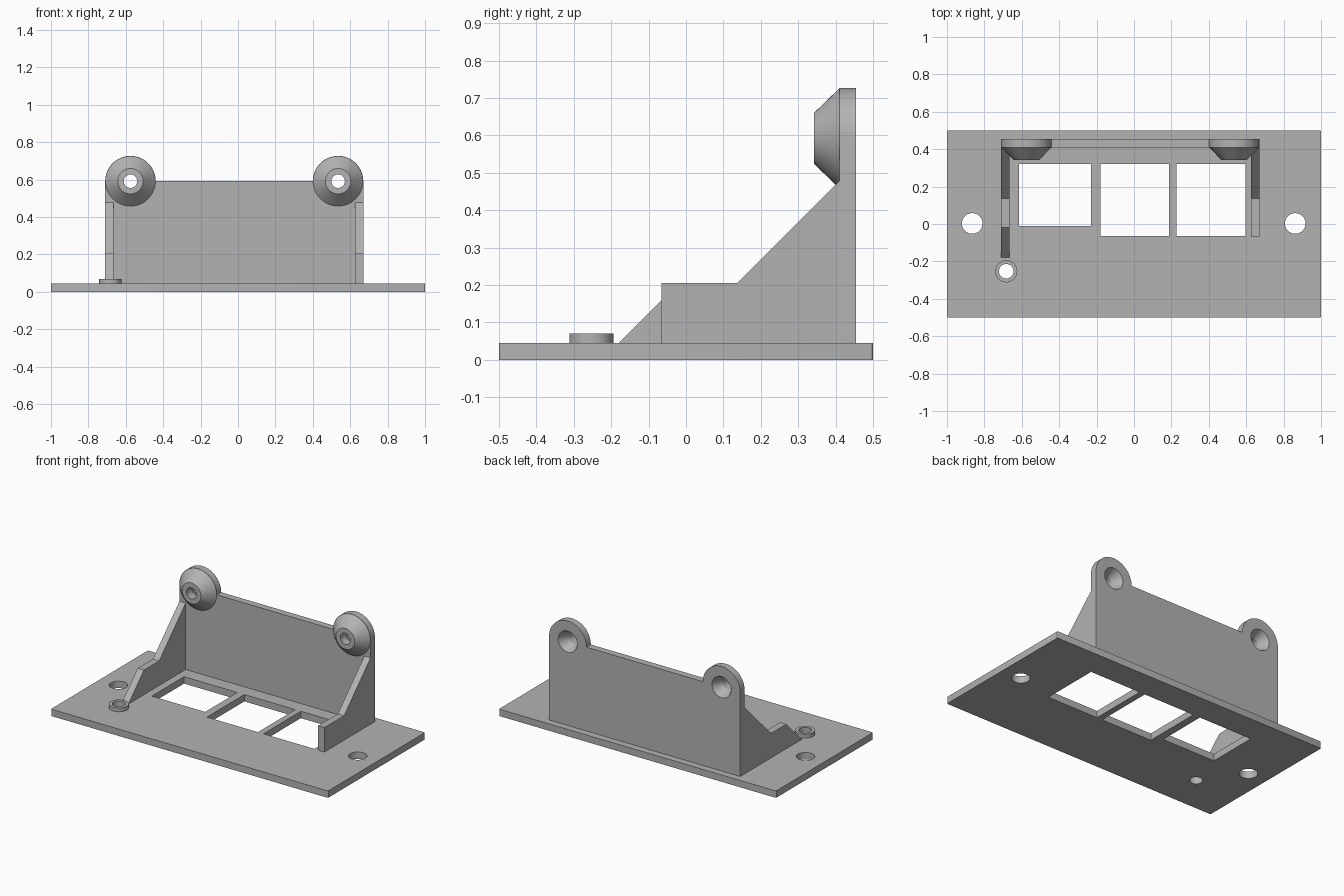
import bpy, bmesh
from math import radians, sin, cos
from mathutils import Matrix, Vector

if "Cube" in bpy.data.objects:
    bpy.data.objects.remove(bpy.data.objects["Cube"])

grey = bpy.data.materials.new("matte_grey")
grey.use_nodes = True
colour = (0.45, 0.45, 0.45, 1)
grey.diffuse_color = colour
grey.node_tree.nodes["Principled BSDF"].inputs["Base Color"].default_value = colour


def finish(name, bm):
    bmesh.ops.recalc_face_normals(bm, faces=bm.faces)
    mesh = bpy.data.meshes.new(name)
    bm.to_mesh(mesh)
    bm.free()
    mesh.materials.append(grey)
    obj = bpy.data.objects.new(name, mesh)
    bpy.context.collection.objects.link(obj)
    return obj


def box(name, x0, x1, y0, y1, z0, z1):
    bm = bmesh.new()
    bmesh.ops.create_cube(bm, size=1)
    bmesh.ops.scale(bm, vec=(x1 - x0, y1 - y0, z1 - z0), verts=bm.verts)
    bmesh.ops.translate(bm, vec=((x0 + x1) / 2, (y0 + y1) / 2, (z0 + z1) / 2), verts=bm.verts)
    return finish(name, bm)


def prism(name, points, depth):
    """Extrude a flat outline along the depth vector."""
    bm = bmesh.new()
    face = bm.faces.new([bm.verts.new(p) for p in points])
    new = bmesh.ops.extrude_face_region(bm, geom=[face])["geom"]
    bmesh.ops.translate(bm, vec=depth, verts=[v for v in new if isinstance(v, bmesh.types.BMVert)])
    return finish(name, bm)


def cone(name, start, end, r0, r1, sides=48):
    """Round part from start to end with a radius at each end."""
    start, end = Vector(start), Vector(end)
    axis = end - start
    turn = axis.to_track_quat('Z', 'Y').to_matrix().to_4x4()
    bm = bmesh.new()
    bmesh.ops.create_cone(bm, cap_ends=True, segments=sides, radius1=r0, radius2=r1,
                          depth=axis.length,
                          matrix=Matrix.Translation((start + end) / 2) @ turn)
    return finish(name, bm)


def combine(obj, other, operation):
    mod = obj.modifiers.new(operation.lower(), 'BOOLEAN')
    mod.operation = operation
    mod.solver = 'EXACT'
    mod.object = other
    bpy.context.view_layer.objects.active = obj
    bpy.ops.object.modifier_apply(modifier=mod.name)
    bpy.data.objects.remove(other)


def smooth(obj):
    bpy.ops.object.select_all(action='DESELECT')
    obj.select_set(True)
    bpy.context.view_layer.objects.active = obj
    bpy.ops.object.shade_smooth_by_angle(angle=radians(25))


TOP = 0.045
FRONT, BACK = 0.41, 0.455
RIGHT, LEFT = -0.71, 0.67
R, EAR_Z = 0.135, 0.592

# Base plate with slightly eased vertical corners
base = box("base_plate", -1, 1, -0.5, 0.5, 0, TOP)
bm = bmesh.new()
bm.from_mesh(base.data)
corners = [e for e in bm.edges if abs(e.verts[0].co.z - e.verts[1].co.z) > 0.01]
bmesh.ops.bevel(bm, geom=corners, offset=0.008, segments=3, affect='EDGES', profile=0.5)
bm.to_mesh(base.data)
bm.free()

# Raised collar around the small hole
post = (-0.683, -0.253)
combine(base, cone("collar", (*post, 0.02), (*post, 0.07), 0.059, 0.059), 'UNION')

# Three windows and the round holes
for x0, x1, y0 in ((-0.615, -0.23, -0.01), (-0.18, 0.188, -0.063), (0.228, 0.596, -0.063)):
    combine(base, box("window_cutter", x0, x1, y0, 0.322, -0.1, 0.2), 'DIFFERENCE')
for x, y, r in ((-0.865, 0.003, 0.055), (0.862, 0.003, 0.055), (*post, 0.039)):
    combine(base, cone("hole_cutter", (x, y, -0.1), (x, y, 0.2), r, r), 'DIFFERENCE')
smooth(base)

# Back wall outline with two round ears
ears = (LEFT - R, RIGHT + R)
outline = [(RIGHT, BACK, TOP), (LEFT, BACK, TOP)]
for x in ears:
    angles = range(0, 181, 6)
    outline += [(x + R * cos(radians(a)), BACK, EAR_Z + R * sin(radians(a))) for a in angles]
wall = prism("back_wall", outline, (0, FRONT - BACK, 0))

# Conical bosses, countersunk from behind
for x in ears:
    combine(wall, cone("boss", (x, FRONT + 0.001, EAR_Z), (x, 0.342, EAR_Z), R - 0.0005, 0.068), 'UNION')
for x in ears:
    combine(wall, cone("bore_cutter", (x, 0.5, EAR_Z), (x, 0.3, EAR_Z), 0.036, 0.036), 'DIFFERENCE')
    combine(wall, cone("sink_cutter", (x, 0.457, EAR_Z), (x, 0.39, EAR_Z), 0.07, 0.035), 'DIFFERENCE')
smooth(wall)

# Stepped side gussets
slope = [(FRONT, TOP), (FRONT, 0.478), (0.137, 0.205)]
noses = {
    "right_gusset": (RIGHT, [(-0.02, 0.205), (-0.18, TOP)]),
    "left_gusset": (LEFT - 0.045, [(-0.066, 0.205), (-0.066, TOP)]),
}
for name, (x, nose) in noses.items():
    prism(name, [(x, y, z) for y, z in slope + nose], (0.045, 0, 0))
